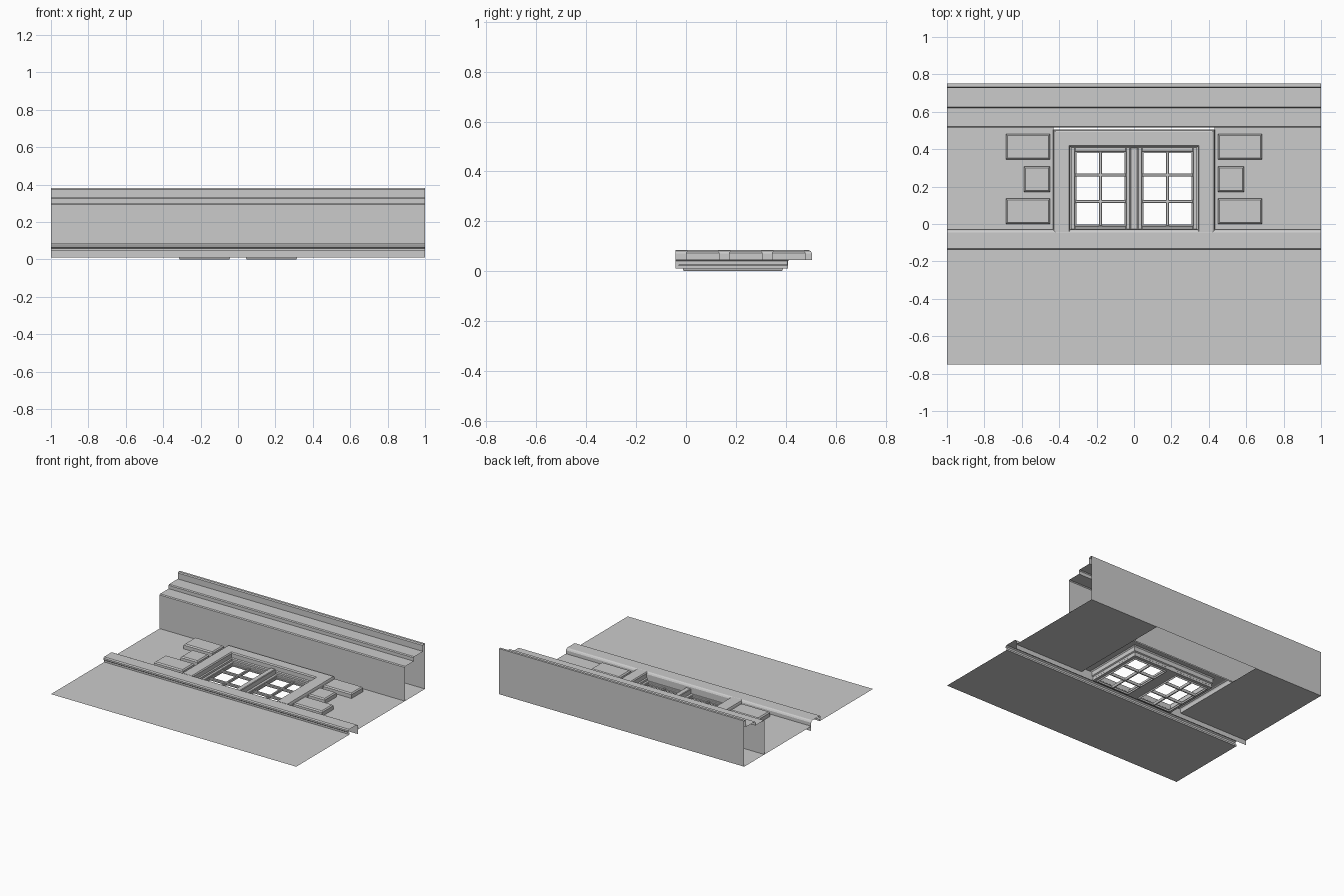
import bpy, bmesh

if "Cube" in bpy.data.objects:
    bpy.data.objects.remove(bpy.data.objects["Cube"])


def finish(name, bm):
    me = bpy.data.meshes.new(name)
    bmesh.ops.recalc_face_normals(bm, faces=bm.faces)
    bm.to_mesh(me)
    bm.free()
    ob = bpy.data.objects.new(name, me)
    bpy.context.collection.objects.link(ob)
    return ob


def sweep(name, rows):
    """Open surface joining successive rows of points."""
    bm = bmesh.new()
    vs = [[bm.verts.new(p) for p in row] for row in rows]
    for a, b in zip(vs, vs[1:]):
        for i in range(len(a) - 1):
            bm.faces.new((a[i], a[i + 1], b[i + 1], b[i]))
    return finish(name, bm)


def extrude_x(name, profile):
    return sweep(name, [[(x, y, z) for y, z in profile] for x in (-1, 1)])


def sheet(name, x0, x1, y0, y1, z):
    return sweep(name, [[(x, y0, z), (x, y1, z)] for x in (x0, x1)])


def block(name, x0, x1, y0, y1, z0, z1, inset=0.0, chamfer=0.0, bottom=True):
    """Box with optional tapered foot and chamfered top."""
    bm = bmesh.new()
    levels = [(z0, inset), (z0 + (z1 - z0) * 0.5, 0), (z1 - chamfer, 0), (z1, chamfer)]
    if not inset:
        levels.pop(1)
    if not chamfer:
        levels.pop()
    rings = [[bm.verts.new(p) for p in ((x0 + i, y0 + i, z), (x1 - i, y0 + i, z),
                                        (x1 - i, y1 - i, z), (x0 + i, y1 - i, z))]
             for z, i in levels]
    for a, b in zip(rings, rings[1:]):
        for k in range(4):
            n = (k + 1) % 4
            bm.faces.new((a[k], a[n], b[n], b[k]))
    bm.faces.new(rings[-1])
    if bottom:
        bm.faces.new(rings[0][::-1])
    return finish(name, bm)


WALL = 0.045

# wall panels, left open behind the window surround
sheet("lower_wall", -1, 1, -0.75, -0.13, WALL)
sheet("left_wall", -1, -0.43, -0.03, 0.75, WALL)
sheet("right_wall", 0.43, 1, -0.03, 0.75, WALL)

# sill moulding running the full width
extrude_x("sill_moulding", [
    (-0.13, WALL), (-0.13, 0.058), (-0.14, 0.065), (-0.14, 0.077), (-0.132, 0.084),
    (-0.045, 0.084), (-0.035, 0.079), (-0.03, 0.07), (-0.03, 0.01)])

# stepped cornice with flat back
extrude_x("cornice", [
    (0.515, WALL), (0.515, 0.293), (0.521, 0.299), (0.62, 0.299), (0.62, 0.324),
    (0.626, 0.33), (0.727, 0.33), (0.727, 0.374), (0.733, 0.381), (0.75, 0.381),
    (0.75, WALL)])

# window surround: one profile (outward offset, height) mitred round three sides
profile = [(-0.008, 0.01), (-0.008, 0.04), (0, 0.045), (0, 0.076), (0.006, 0.084),
           (0.078, 0.084), (0.086, 0.08), (0.09, 0.07), (0.09, WALL)]
W, H = 0.342, 0.415
path = [(-1, -0.042, 0), (-1, H, 1), (1, H, 1), (1, -0.042, 0)]
sweep("window_surround",
      [[(s * (W + d), y + up * d, z) for d, z in profile] for s, y, up in path])

# central mullion
block("window_mullion", -0.02, 0.02, -0.03, 0.41, 0.01, 0.06, chamfer=0.004)

# two sashes with six open panes each
for side, sx in (("left", -1), ("right", 1)):
    def bar(name, a, b, *rest, **kw):
        lo, hi = sorted((sx * a, sx * b))
        block(f"{side}_{name}", lo, hi, *rest, **kw)

    # outer sash frame
    bar("sash_inner_stile", 0.02, 0.043, -0.03, 0.41, 0.01, 0.026, chamfer=0.003)
    bar("sash_outer_stile", 0.315, 0.337, -0.03, 0.41, 0.01, 0.026, chamfer=0.003)
    bar("sash_bottom_rail", 0.043, 0.315, -0.03, -0.012, 0.01, 0.026, chamfer=0.003)
    bar("sash_top_rail", 0.043, 0.315, 0.388, 0.41, 0.01, 0.026, chamfer=0.003)
    # glazing bars
    bar("glazing_bar_vertical", 0.171, 0.187, -0.012, 0.388, 0, 0.02, inset=0.004, chamfer=0.003)
    for i, y in enumerate((0.121, 0.262)):
        bar(f"glazing_bar_{i}", 0.043, 0.315, y - 0.008, y + 0.008, 0, 0.02,
            inset=0.004, chamfer=0.003)
    # thin pane edging below the sash frame
    for i, x in enumerate((0.043, 0.307)):
        bar(f"pane_edge_side_{i}", x, x + 0.008, -0.012, 0.388, 0, 0.012, inset=0.003)
    for i, y in enumerate((-0.012, 0.38)):
        bar(f"pane_edge_end_{i}", 0.043, 0.315, y, y + 0.008, 0, 0.012, inset=0.003)

    # raised quoin blocks beside the window
    for i, (xe, y0, y1) in enumerate(((0.685, 0, 0.135), (0.588, 0.172, 0.307),
                                      (0.685, 0.345, 0.48))):
        bar(f"quoin_{i}", 0.45, xe, y0, y1, WALL, 0.081, chamfer=0.008, bottom=False)
